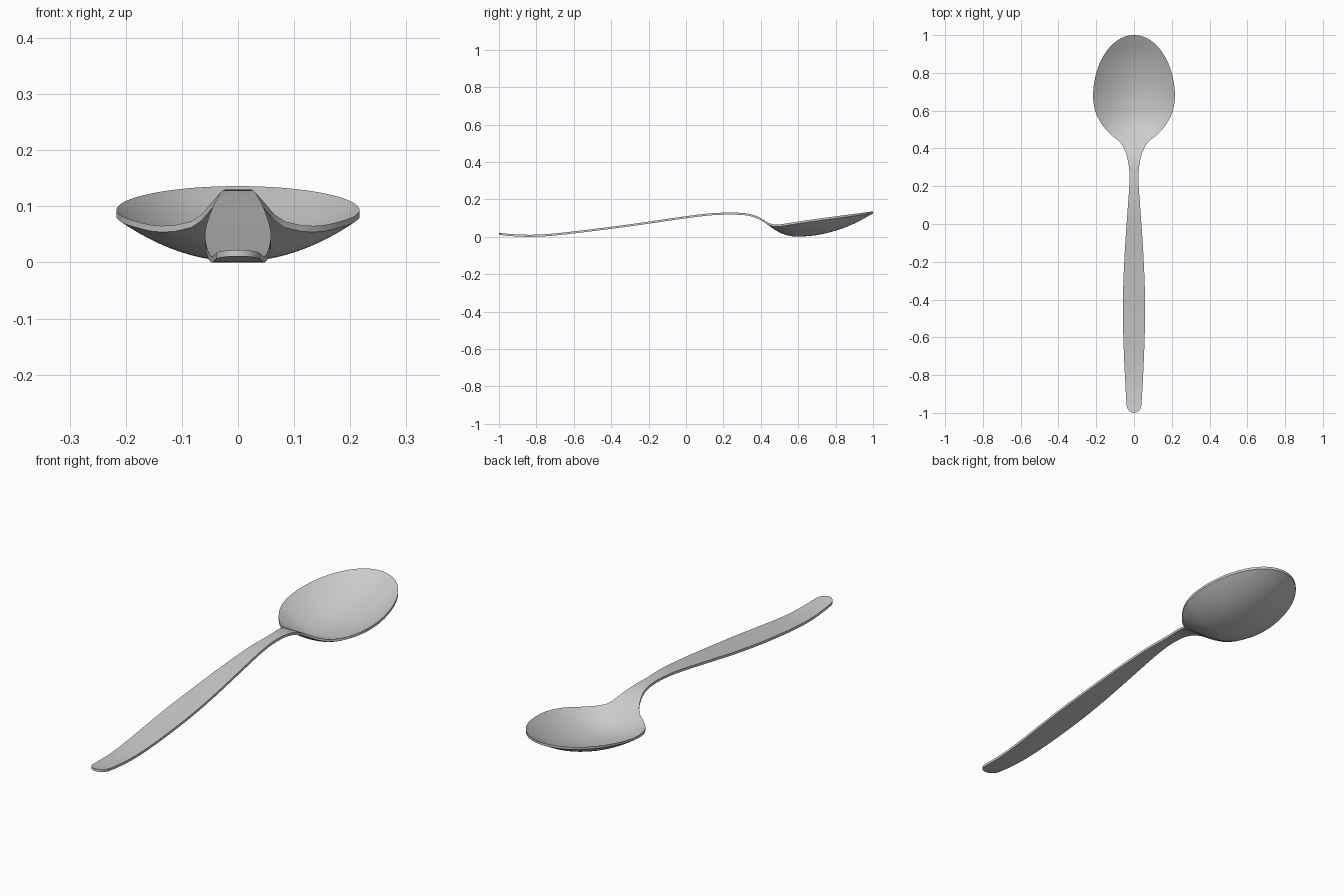
import bpy, bmesh, math

if "Cube" in bpy.data.objects:
    bpy.data.objects.remove(bpy.data.objects["Cube"])

THICK = 0.011
STATIONS, ACROSS = 130, 12

# Centre line height of the upper surface (y, z)
CENTRE = [(-1, .022), (-.95, .016), (-.85, .011), (-.75, .014), (-.6, .029), (-.3, .067),
          (0, .11), (.15, .127), (.3, .128), (.36, .117), (.41, .094), (.45, .066),
          (.5, .034), (.55, .017), (.6, .0125), (.7, .020), (.8, .044), (.9, .082), (1, .136)]
# Bowl rim height (y, z), used beyond the neck
RIM = [(.41, .094), (.43, .080), (.46, .067), (.5, .066), (.55, .074), (.67, .092), (1, .136)]
# Half width of handle, neck and rear of bowl (y, x)
WIDTH = [(-1, .036), (-.96, .039), (-.9, .043), (-.7, .053), (-.47, .059), (-.3, .056),
         (-.1, .046), (.1, .032), (.2, .025), (.26, .024), (.31, .028), (.36, .038),
         (.41, .058), (.44, .080), (.46, .108), (.5, .149), (.55, .184), (.6, .206), (.67, .217), (.74, .217)]


def curve(pts, y):
    """Smooth Hermite interpolation through the points."""
    y = min(max(y, pts[0][0]), pts[-1][0])
    i = next(k for k in range(len(pts) - 1) if y <= pts[k + 1][0])

    def slope(k):
        a, b = pts[max(k - 1, 0)], pts[min(k + 1, len(pts) - 1)]
        return (b[1] - a[1]) / (b[0] - a[0])

    (y0, z0), (y1, z1) = pts[i], pts[i + 1]
    h = y1 - y0
    t = (y - y0) / h
    return ((2*t**3 - 3*t**2 + 1) * z0 + (t**3 - 2*t**2 + t) * h * slope(i)
            + (3*t**2 - 2*t**3) * z1 + (t**3 - t**2) * h * slope(i + 1))


def half_width(y):
    if y > .67:                                   # elliptical bowl tip
        return .217 * math.sqrt(max(0, 1 - ((y - .67) / .33) ** 2))
    w = curve(WIDTH, y)
    if y < -.96:                                  # rounded handle end
        w *= math.sqrt(max(0, 1 - ((-.96 - y) / .04) ** 2))
    return w


# Upper surface lofted along the spoon
bm = bmesh.new()
rows = []
for s in range(STATIONS + 1):
    y = -math.cos(math.pi * s / STATIONS)
    w, zc = half_width(y), curve(CENTRE, y)
    zr = curve(RIM, y) if y > .41 else zc
    row = []
    for k in range(ACROSS * 2 + 1):
        u = k / ACROSS - 1
        row.append(bm.verts.new((w * u, y, zc + (zr - zc) * u * u)))
    rows.append(row)
for a, b in zip(rows, rows[1:]):
    for k in range(ACROSS * 2):
        bm.faces.new((a[k], a[k + 1], b[k + 1], b[k]))
bmesh.ops.remove_doubles(bm, verts=bm.verts[:], dist=1e-5)

# Underside and rim wall
ext = bmesh.ops.extrude_face_region(bm, geom=bm.faces[:], use_keep_orig=True)
lower = [g for g in ext["geom"] if isinstance(g, bmesh.types.BMVert)]
bmesh.ops.translate(bm, verts=lower, vec=(0, 0, -THICK))
bmesh.ops.recalc_face_normals(bm, faces=bm.faces[:])

mesh = bpy.data.meshes.new("spoon")
bm.to_mesh(mesh)
bm.free()
spoon = bpy.data.objects.new("spoon", mesh)
bpy.context.collection.objects.link(spoon)
bpy.context.view_layer.objects.active = spoon
spoon.select_set(True)
bpy.ops.object.shade_smooth_by_angle(angle=math.radians(35))
